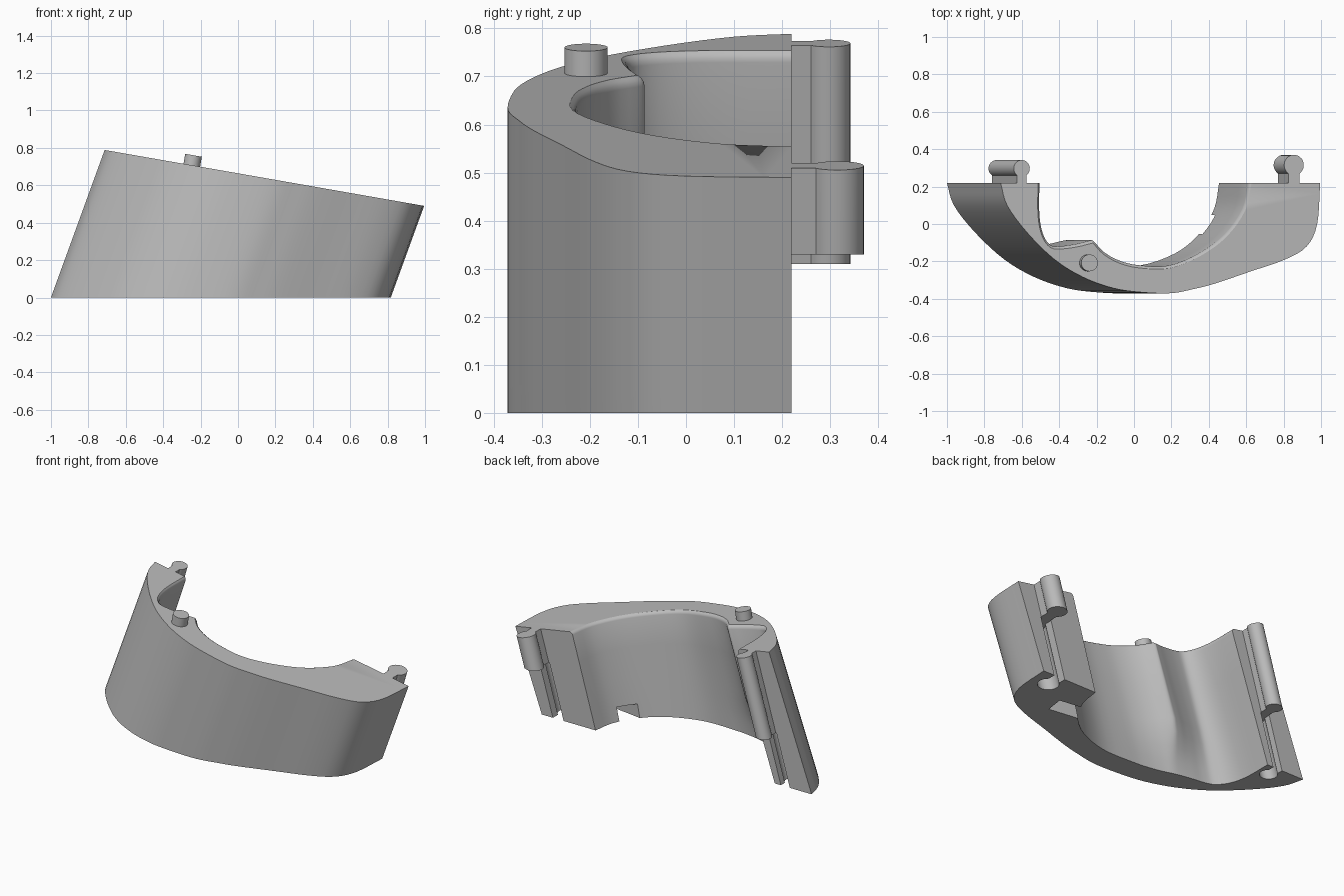
import bpy, math
from mathutils import Vector

if "Cube" in bpy.data.objects:
    bpy.data.objects.remove(bpy.data.objects["Cube"], do_unlink=True)

LEAN = 0.364        # sideways shift of the walls per unit of height
HINGE_LEAN = 0.29   # the hinges lean a little less
SLOPE = 0.175       # fall of the top plane towards +x
TOP = 0.664         # top plane height at x = 0
BACK = 0.22         # y of the two end faces

grey = bpy.data.materials.new("plain grey")
grey.use_nodes = True
COLOUR = (0.5, 0.5, 0.5, 1)
grey.diffuse_color = COLOUR
grey.node_tree.nodes["Principled BSDF"].inputs["Base Color"].default_value = COLOUR


def top_z(u, lean):
    """Height where a leaning line starting at u meets the top plane."""
    return (TOP - SLOPE * u) / (1 + SLOPE * lean)


def place(u, y, z, lean):
    return (u + lean * z, y, z)


def spline(points, steps=4):
    """Smooth 2D curve through the points."""
    p = [Vector(q) for q in points]
    p = [2 * p[0] - p[1]] + p + [2 * p[-1] - p[-2]]
    out = []
    for a, b, c, d in zip(p, p[1:], p[2:], p[3:]):
        for i in range(steps):
            t = i / steps
            out.append(0.5 * (2 * b + (c - a) * t + (2 * a - 5 * b + 4 * c - d) * t**2
                              + (3 * b - a - 3 * c + d) * t**3))
    return out + [p[-2]]


def loft(name, rings):
    """Solid through stacked rings, closed with flat ends."""
    n = len(rings[0])
    verts = [v for ring in rings for v in ring]
    faces = [list(range(n))[::-1], list(range(len(verts) - n, len(verts)))]
    for r in range(len(rings) - 1):
        for i in range(n):
            j = (i + 1) % n
            faces.append([r * n + i, r * n + j, r * n + n + j, r * n + n + i])
    mesh = bpy.data.meshes.new(name)
    mesh.from_pydata(verts, [], faces)
    mesh.materials.append(grey)
    ob = bpy.data.objects.new(name, mesh)
    bpy.context.collection.objects.link(ob)
    return ob


def activate(ob):
    bpy.ops.object.select_all(action='DESELECT')
    ob.select_set(True)
    bpy.context.view_layer.objects.active = ob


def smooth(ob):
    activate(ob)
    bpy.ops.object.shade_smooth_by_angle(angle=math.radians(30))


def cut(ob, cutter):
    cutter.hide_render = True
    mod = ob.modifiers.new("cut", 'BOOLEAN')
    mod.operation, mod.solver, mod.object = 'DIFFERENCE', 'EXACT', cutter
    activate(ob)
    bpy.ops.object.modifier_apply(modifier=mod.name)
    bpy.data.objects.remove(cutter, do_unlink=True)


def keyhole(u, reach, radius, neck, side):
    """Counter-clockwise barrel outline on a narrow neck; side +1 points out."""
    a0 = math.asin(neck / radius)
    pts = [(u - neck, BACK - side * 0.02), (u + neck, BACK - side * 0.02)]
    for i in range(25):
        a = -math.pi / 2 + a0 + (2 * math.pi - 2 * a0) * i / 24
        pts.append((u + radius * math.cos(a), BACK + side * (reach + radius * math.sin(a))))
    return pts if side > 0 else pts[::-1]


def eased_rim(points, amount):
    """Push a curve into the wall to round its upper rim."""
    out = []
    for i, p in enumerate(points):
        d = points[min(i + 1, len(points) - 1)] - points[max(i - 1, 0)]
        q = p + Vector((-d.y, d.x)).normalized() * amount
        out.append(Vector((q.x, BACK if i in (0, len(points) - 1) else q.y)))
    return out


# Wall outlines at the foot of the lean
outer = spline([(-1, .22), (-.963, .1), (-.85, -.045), (-.693, -.19), (-.53, -.285),
                (-.36, -.343), (-.2, -.365), (-.03, -.37), (.1, -.347), (.22, -.318),
                (.42, -.254), (.617, -.19), (.74, -.12), (.8, 0), (.817, .22)])
inner_top = spline([(.412, .22), (.378, .08), (.276, -.056), (.13, -.157), (-.04, -.222),
                    (-.21, -.22), (-.32, -.195), (-.406, -.15), (-.465, -.092),
                    (-.49, -.09), (-.56, -.106), (-.65, -.118), (-.71, -.112),
                    (-.752, -.055), (-.773, .05), (-.773, .22)])
inner_low = spline([(.455, .22), (.428, .08), (.345, -.056), (.22, -.157), (.03, -.222),
                    (-.18, -.223), (-.29, -.212), (-.37, -.195), (-.43, -.177),
                    (-.48, -.166), (-.55, -.154), (-.62, -.144), (-.675, -.122),
                    (-.725, -.055), (-.75, .05), (-.752, .22)])

# Half shell body: the ridge inside fades out towards the bottom
rings = []
for t, ease in [(0, 0), (.1, 0), (.2, 0), (.3, 0), (.4, 0), (.7, 0),
                (.97, 0), (.982, .002), (.992, .007), (1, .015)]:
    k = min(t / .4, 1)
    k = k * k * (3 - 2 * k)
    inner = [Vector((a.x + (b.x - a.x) * t, a.y + (b.y - a.y) * k))
             for a, b in zip(inner_low, inner_top)]
    rings.append([place(p.x, p.y, t * top_z(p.x, LEAN), LEAN)
                  for p in outer + eased_rim(inner, ease)])
body = loft("half_shell_body", rings)

# Hinges: a barrel on the upper part of each end, a socket in the lower part
for name, u, reach, radius, neck, z in [("right", -.823, .077, .045, .026, .31),
                                        ("left", .706, .095, .055, .032, .33)]:
    slot = keyhole(u, reach, radius + .004, neck + .004, -1)
    cut(body, loft("socket_cutter", [[place(*p, h, HINGE_LEAN) for p in slot]
                                     for h in (-.1, z)]))
    pin = keyhole(u, reach, radius, neck, 1)
    smooth(loft(name + "_hinge_barrel",
                [[place(*p, z, HINGE_LEAN) for p in pin],
                 [place(*p, top_z(p[0], HINGE_LEAN), HINGE_LEAN) for p in pin]]))

# Small notch at the bottom of the inside wall
bpy.ops.mesh.primitive_cube_add(size=1, location=(.44, -.01, 0), rotation=(0, 0, math.radians(-8)))
notch = bpy.context.object
notch.scale = (.2, .11, .16)
bpy.context.view_layer.update()
cut(body, notch)
smooth(body)

# Locating peg standing square on the top plane
normal = Vector((SLOPE, 0, 1)).normalized()
base = Vector((-.247, -.208, TOP + SLOPE * .247))
bpy.ops.mesh.primitive_cylinder_add(vertices=32, radius=.045, depth=.08,
                                    location=base + normal * .014,
                                    rotation=normal.to_track_quat('Z', 'Y').to_euler())
peg = bpy.context.object
peg.name = "locating_peg"
peg.data.materials.append(grey)
smooth(peg)
